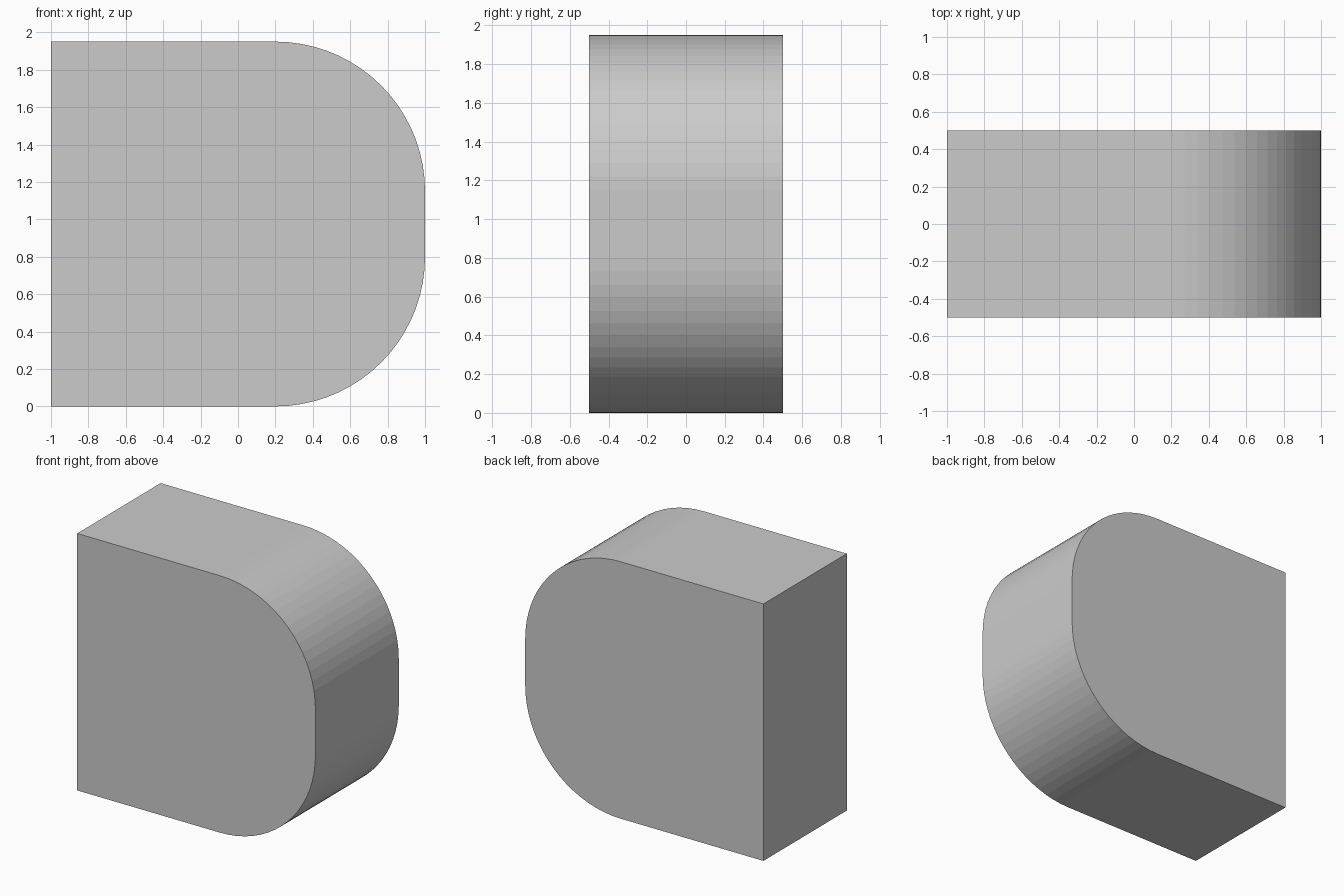
import bpy, bmesh
from math import sin, cos, radians

if "Cube" in bpy.data.objects:
    bpy.data.objects.remove(bpy.data.objects["Cube"])

HEIGHT, DEPTH, RADIUS, STEPS = 1.95, 1.0, 0.8, 18


def corner(cx, cz, start):
    """Quarter-circle points, counter-clockwise from the start angle."""
    angles = [radians(start + 90 * i / STEPS) for i in range(STEPS + 1)]
    return [(cx + RADIUS * cos(a), cz + RADIUS * sin(a)) for a in angles]


# Side profile: square left edge, two rounded right corners
profile = [(-1, HEIGHT), (-1, 0)]
profile += corner(1 - RADIUS, RADIUS, -90)
profile += corner(1 - RADIUS, HEIGHT - RADIUS, 0)

# Extrude the profile from front to back
bm = bmesh.new()
face = bm.faces.new([bm.verts.new((x, -DEPTH / 2, z)) for x, z in profile])
result = bmesh.ops.extrude_face_region(bm, geom=[face], use_keep_orig=True)
verts = [v for v in result["geom"] if isinstance(v, bmesh.types.BMVert)]
bmesh.ops.translate(bm, verts=verts, vec=(0, DEPTH, 0))
bmesh.ops.recalc_face_normals(bm, faces=bm.faces)

mesh = bpy.data.meshes.new("rounded_block")
bm.to_mesh(mesh)
bm.free()
bpy.context.collection.objects.link(bpy.data.objects.new("rounded_block", mesh))
